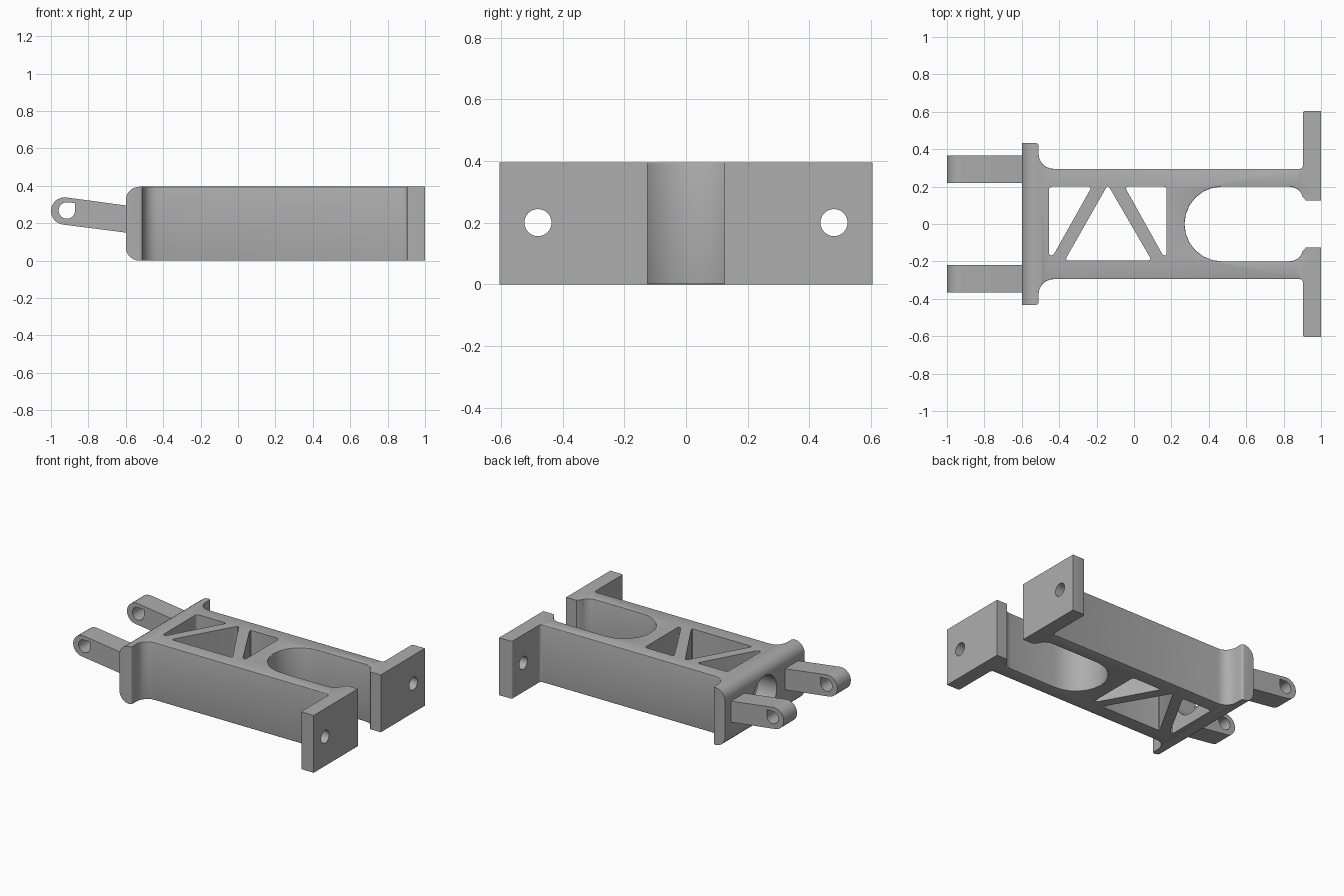
import bpy, bmesh
from math import sin, cos, radians
from mathutils import Vector

cube = bpy.data.objects.get("Cube")
if cube:
    bpy.data.objects.remove(cube, do_unlink=True)

H = 0.395  # height of the bracket

grey = bpy.data.materials.new("plain grey")
grey.use_nodes = True
GREY = (0.42, 0.42, 0.42, 1)
grey.diffuse_color = GREY
grey.node_tree.nodes["Principled BSDF"].inputs["Base Color"].default_value = GREY


def arc(cx, cy, r, start, end, steps):
    angles = [radians(start + (end - start) * i / steps) for i in range(steps + 1)]
    return [(cx + r * cos(a), cy + r * sin(a)) for a in angles]


def prism(name, points, axis, low, high, finish=None):
    """Extrude a flat outline along an axis: 'x' takes (y, z), 'y' (x, z), 'z' (x, y)."""
    place = {"x": lambda p, d: (d, p[0], p[1]),
             "y": lambda p, d: (p[0], d, p[1]),
             "z": lambda p, d: (p[0], p[1], d)}[axis]
    bm = bmesh.new()
    face = bm.faces.new([bm.verts.new(place(p, low)) for p in points])
    step = Vector(place((0, 0), high - low))
    new = bmesh.ops.extrude_face_region(bm, geom=[face])["geom"]
    bmesh.ops.translate(bm, vec=step, verts=[v for v in new if isinstance(v, bmesh.types.BMVert)])
    bmesh.ops.recalc_face_normals(bm, faces=bm.faces)
    if finish:
        finish(bm)
    mesh = bpy.data.meshes.new(name)
    bm.to_mesh(mesh)
    bm.free()
    mesh.materials.append(grey)
    obj = bpy.data.objects.new(name, mesh)
    bpy.context.collection.objects.link(obj)
    return obj


def activate(obj):
    bpy.ops.object.select_all(action="DESELECT")
    obj.select_set(True)
    bpy.context.view_layer.objects.active = obj


def cut(obj, cutters):
    activate(obj)
    for cutter in cutters:
        mod = obj.modifiers.new("cut", "BOOLEAN")
        mod.operation, mod.solver, mod.object = "DIFFERENCE", "EXACT", cutter
        bpy.ops.object.modifier_apply(modifier=mod.name)
        bpy.data.objects.remove(cutter, do_unlink=True)
    bpy.ops.object.shade_smooth_by_angle(angle=radians(35))


def round_corners(points, r):
    """Replace each corner of an outline with a small curve."""
    out = []
    for i, p in enumerate(points):
        p = Vector(p)
        a, b = Vector(points[i - 1]), Vector(points[(i + 1) % len(points)])
        da, db = a - p, b - p
        start = p + da.normalized() * min(r, da.length * 0.45)
        end = p + db.normalized() * min(r, db.length * 0.45)
        for t in (0, 0.33, 0.67, 1):
            out.append(tuple(start * (1 - t) ** 2 + p * 2 * t * (1 - t) + end * t * t))
    return out


def soften_body(bm):
    # Small rounding along the rims of the beam and the slot
    def level(e):
        return abs(e.verts[0].co.z - e.verts[1].co.z) < 1e-5
    rims = [e for e in bm.edges if level(e)
            and all(-0.505 < v.co.x < 0.9 for v in e.verts)]
    bmesh.ops.bevel(bm, geom=rims, offset=0.015, segments=3, profile=0.5,
                    affect="EDGES", clamp_overlap=True)
    # Large rounding on the end plate
    ends = [e for e in bm.edges if level(e) and all(v.co.x < -0.599 for v in e.verts)]
    bmesh.ops.bevel(bm, geom=ends, offset=0.073, segments=7, profile=0.5,
                    affect="EDGES", clamp_overlap=True)


# Body: half outline from the slot, round the flange, along the beam to the end plate
half = arc(0.47, 0, 0.2, 180, 90, 6)
half += arc(0.83, 0.125, 0.075, 90, 15, 4)
half += [(0.92, 0.125), (1, 0.125), (1, 0.605)]
half += arc(0.915, 0.593, 0.012, 90, 180, 3)
half += arc(0.888, 0.31, 0.015, 0, -90, 3)
half += arc(-0.43, 0.375, 0.08, 270, 180, 6)
half += arc(-0.525, 0.418, 0.015, 0, 90, 3)
half += [(-0.6, 0.433)]
mirrored = [(x, -y) for x, y in reversed(half[1:])]
body = prism("bracket_body", half + mirrored, "z", 0, H, soften_body)

# Truss windows
windows = [
    [(-0.455, 0.2), (-0.225, 0.2), (-0.432, -0.168), (-0.455, -0.168)],
    [(-0.14, 0.21), (-0.37, -0.195), (0.095, -0.195)],
    [(-0.05, 0.2), (0.175, 0.2), (0.175, -0.168), (0.155, -0.168)],
]
cutters = [prism("window_cutter", round_corners(w, 0.02), "z", -0.1, 0.5) for w in windows]

# Bolt holes in the flanges and the round opening in the end plate
for y in (-0.48, 0.48):
    cutters.append(prism("bolt_cutter", arc(y, 0.2, 0.044, 0, 345, 23), "x", 0.8, 1.1))
cutters.append(prism("opening_cutter", arc(0, 0.2, 0.13, 0, 348, 29), "x", -0.7, -0.44))
cut(body, cutters)

# Tilted hinge lugs with a round hole that has one square corner
lug_outline = [(-0.58, 0.292)] + arc(-0.927, 0.265, 0.073, 82.5, 262.5, 14) + [(-0.58, 0.147)]
lug_hole = arc(-0.915, 0.268, 0.044, 110, 360, 18) + [(-0.871, 0.309)]
for side, low in (("left", -0.365), ("right", 0.22)):
    name = "front_lug" if low < 0 else "back_lug"
    lug = prism(name, lug_outline, "y", low, low + 0.145)
    cut(lug, [prism("lug_cutter", lug_hole, "y", low - 0.1, low + 0.25)])
